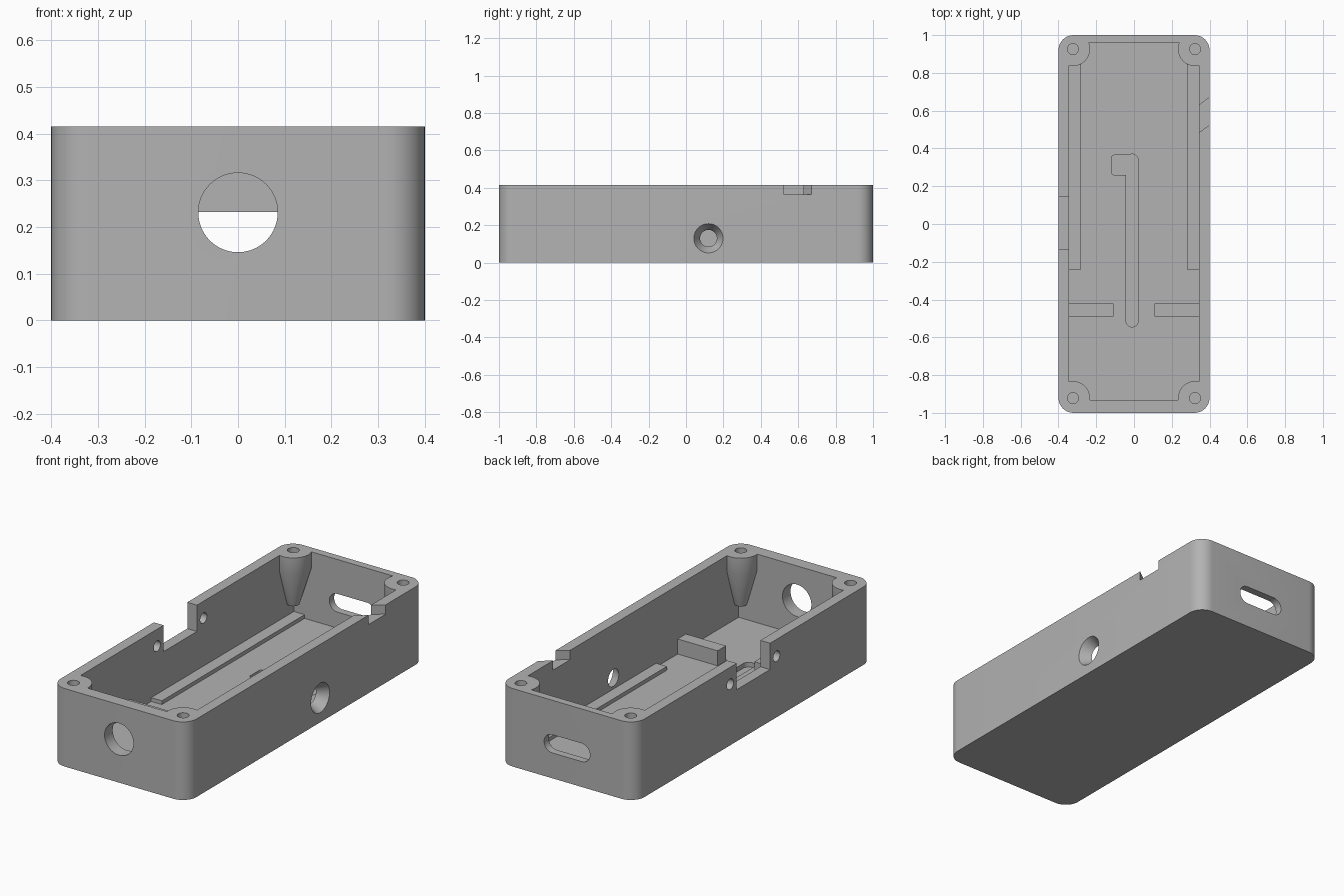
import bpy, bmesh, math
from mathutils import Matrix, Vector

if "Cube" in bpy.data.objects:
    bpy.data.objects.remove(bpy.data.objects["Cube"])

H, FLOOR = 0.415, 0.05
grey = bpy.data.materials.new("plain grey")
grey.diffuse_color = (0.45, 0.45, 0.45, 1)
grey.use_nodes = True
grey.node_tree.nodes["Principled BSDF"].inputs["Base Color"].default_value = grey.diffuse_color


def finish(name, bm):
    bmesh.ops.recalc_face_normals(bm, faces=bm.faces[:])
    me = bpy.data.meshes.new(name)
    bm.to_mesh(me)
    bm.free()
    me.materials.append(grey)
    ob = bpy.data.objects.new(name, me)
    bpy.context.collection.objects.link(ob)
    return ob


def prism(name, pts, z0, z1, matrix=Matrix()):
    """Extrude a flat outline from z0 to z1, then place it."""
    bm = bmesh.new()
    face = bm.faces.new([bm.verts.new((x, y, z0)) for x, y in pts])
    top = bmesh.ops.extrude_face_region(bm, geom=[face])["geom"]
    bmesh.ops.translate(bm, vec=(0, 0, z1 - z0),
                        verts=[v for v in top if isinstance(v, bmesh.types.BMVert)])
    bm.transform(matrix)
    return finish(name, bm)


def rounded(x0, x1, y0, y1, r, n=10):
    pts = []
    corners = [(x1 - r, y1 - r), (x0 + r, y1 - r), (x0 + r, y0 + r), (x1 - r, y0 + r)]
    for q, (cx, cy) in enumerate(corners):
        for i in range(n + 1):
            a = math.pi / 2 * (q + i / n)
            p = (cx + r * math.cos(a), cy + r * math.sin(a))
            if not pts or math.dist(p, pts[-1]) > 1e-5:
                pts.append(p)
    if math.dist(pts[0], pts[-1]) < 1e-5:
        pts.pop()
    return pts


def box(name, x0, x1, y0, y1, z0, z1):
    return prism(name, [(x0, y0), (x1, y0), (x1, y1), (x0, y1)], z0, z1)


def lathe(name, profile, origin, axis="Z", n=48):
    """Solid of revolution from (radius, height) pairs."""
    bm = bmesh.new()
    rings = [[bm.verts.new((r * math.cos(2 * math.pi * i / n),
                            r * math.sin(2 * math.pi * i / n), h)) for i in range(n)]
             for r, h in profile]
    for a, b in zip(rings, rings[1:]):
        for i in range(n):
            bm.faces.new((a[i], a[(i + 1) % n], b[(i + 1) % n], b[i]))
    bm.faces.new(rings[0])
    bm.faces.new(rings[-1])
    rot = Vector((0, 0, 1)).rotation_difference(
        Vector({"X": (1, 0, 0), "Y": (0, 1, 0), "Z": (0, 0, 1)}[axis])).to_matrix().to_4x4()
    bm.transform(Matrix.Translation(origin) @ rot)
    return finish(name, bm)


def combine(target, others, operation="DIFFERENCE"):
    bpy.context.view_layer.objects.active = target
    for other in others:
        mod = target.modifiers.new("cut", "BOOLEAN")
        mod.operation, mod.solver, mod.object = operation, "EXACT", other
        bpy.ops.object.modifier_apply(modifier=mod.name)
        bpy.data.objects.remove(other)


# Inner space, minus the tapered corner posts
corners = [(sx * 0.323, y) for sx in (-1, 1) for y in (-0.922, 0.926)]
cavity = box("cavity", -0.343, 0.343, -0.932, 0.96, FLOOR, 0.6)
combine(cavity, [lathe("post", [(0.03, 0.13), (0.09, 0.33), (0.09, 0.7)], (x, y, 0))
                 for x, y in corners])

# Hollow case with rounded vertical corners
case = prism("case", rounded(-0.4, 0.4, -1, 1, 0.08), 0, H)
cuts = [cavity]

# Screw holes in the posts
cuts += [lathe("screw_hole", [(0.029, 0.25), (0.029, 0.6)], (x, y, 0), n=32) for x, y in corners]

# Round front opening and rounded back slot
cuts.append(lathe("front_hole", [(0.085, -1.1), (0.085, -0.9)], (0, 0, 0.231), "Y", 64))
turn = Matrix.Rotation(math.pi / 2, 4, "X")
cuts.append(prism("back_slot", rounded(-0.135, 0.135, 0.135, 0.232, 0.0484), -1.1, -0.9, turn))

# Countersunk hole in the right wall
cuts.append(lathe("side_hole", [(0.045, 0.3), (0.045, 0.343), (0.078, 0.4), (0.078, 0.45)],
                  (0, 0.12, 0.13), "X"))

# Left notch with a small hole on each side
cuts.append(box("left_notch", -0.5, -0.3, -0.135, 0.145, 0.275, 0.6))
cuts += [lathe("pin_hole", [(0.028, -0.5), (0.028, -0.3)], (0, y, 0.325), "X", 32)
         for y in (-0.19, 0.2)]

# Slanted notch in the right wall
cuts.append(prism("right_notch", [(0.32, 0.466), (0.42, 0.54), (0.42, 0.685), (0.32, 0.611)],
                  0.365, 0.6))

# Hooked cable groove in the floor
groove = prism("groove", rounded(-0.042, 0.022, -0.545, 0.37, 0.0319), 0.025, 0.08)
combine(groove, [prism("hook", rounded(-0.12, -0.005, 0.26, 0.364, 0.015), 0.025, 0.08)], "UNION")
cuts.append(groove)
combine(case, cuts)

# Floor rails and crossbars on both sides
parts = [case]
for side, s in (("left", -1), ("right", 1)):
    parts.append(box(side + "_rail", *sorted((s * 0.28, s * 0.35)), -0.24, 0.965,
                     FLOOR - 0.01, FLOOR + 0.02))
    parts.append(box(side + "_crossbar", *sorted((s * 0.108, s * 0.35)), -0.49, -0.42,
                     FLOOR - 0.01, 0.13))

for ob in parts:
    ob.select_set(True)
bpy.context.view_layer.objects.active = case
bpy.ops.object.shade_smooth_by_angle(angle=math.radians(30))
